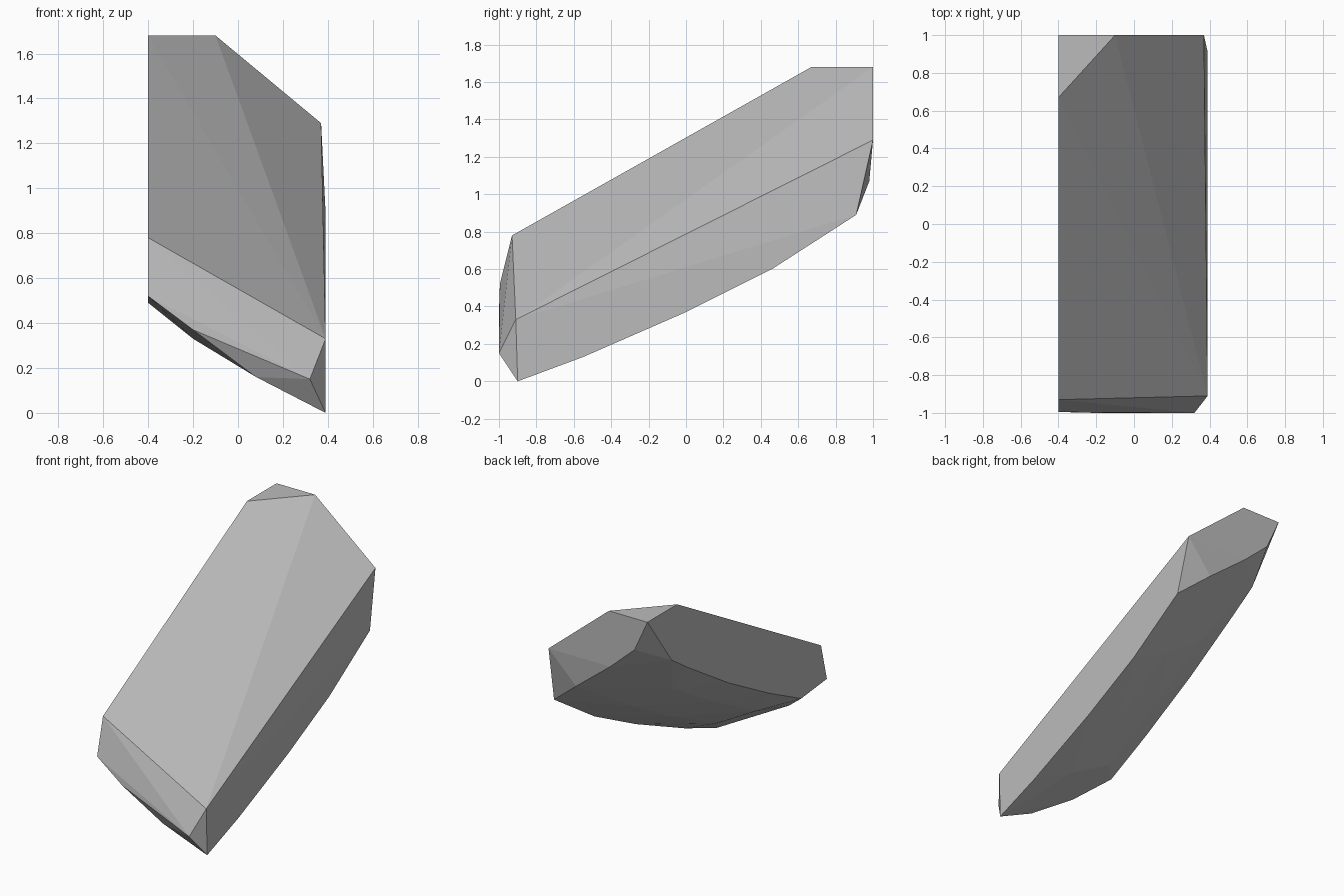
import bpy
import bmesh

# Remove the default cube
cube = bpy.data.objects.get("Cube")
if cube:
    bpy.data.objects.remove(cube, do_unlink=True)

# Flat tip and sloping upper face
top_corners = [(-.4, .67, 1.68), (-.1, 1, 1.68), (-.4, 1, 1.68),
               (.37, 1, 1.29), (.39, -.91, .33), (-.4, -.93, .78)]

# Broken front end
front_corners = [(.32, -1, .15), (-.4, -.995, .52), (-.2, -1, .37),
                 (-.2, -.86, .33), (.08, -.95, .16)]

# Chipped lower rim of the back end
back_corners = [(-.3, 1, 1.46), (-.11, 1, 1.29), (.17, .98, 1.07)]

# Rounded underside: (y, z) profiles at four widths
underside = {
    .39: [(-.9, 0), (-.55, .13), (0, .37), (.46, .6), (.91, .89)],
    .1: [(-.5, .265), (0, .5), (.45, .745)],
    -.2: [(-.5, .43), (0, .69), (.45, .95)],
    -.4: [(-.71, .49), (-.35, .665), (.1, .91), (.55, 1.19), (.73, 1.31)],
}
points = top_corners + front_corners + back_corners
points += [(x, y, z) for x, profile in underside.items() for y, z in profile]

# Wrap the corners in a faceted convex shell
bm = bmesh.new()
for p in points:
    bm.verts.new(p)
bmesh.ops.convex_hull(bm, input=list(bm.verts))
bmesh.ops.delete(bm, geom=[v for v in bm.verts if not v.link_faces], context='VERTS')
bmesh.ops.dissolve_limit(bm, angle_limit=.01, verts=list(bm.verts), edges=list(bm.edges))
bmesh.ops.recalc_face_normals(bm, faces=list(bm.faces))
mesh = bpy.data.meshes.new("rock_shard")
bm.to_mesh(mesh)
bm.free()

# Plain grey stone
stone = bpy.data.materials.new("grey_stone")
stone.use_nodes = True
grey = (.5, .5, .5, 1)
stone.diffuse_color = grey
stone.node_tree.nodes["Principled BSDF"].inputs["Base Color"].default_value = grey
mesh.materials.append(stone)

shard = bpy.data.objects.new("rock_shard", mesh)
bpy.context.collection.objects.link(shard)
